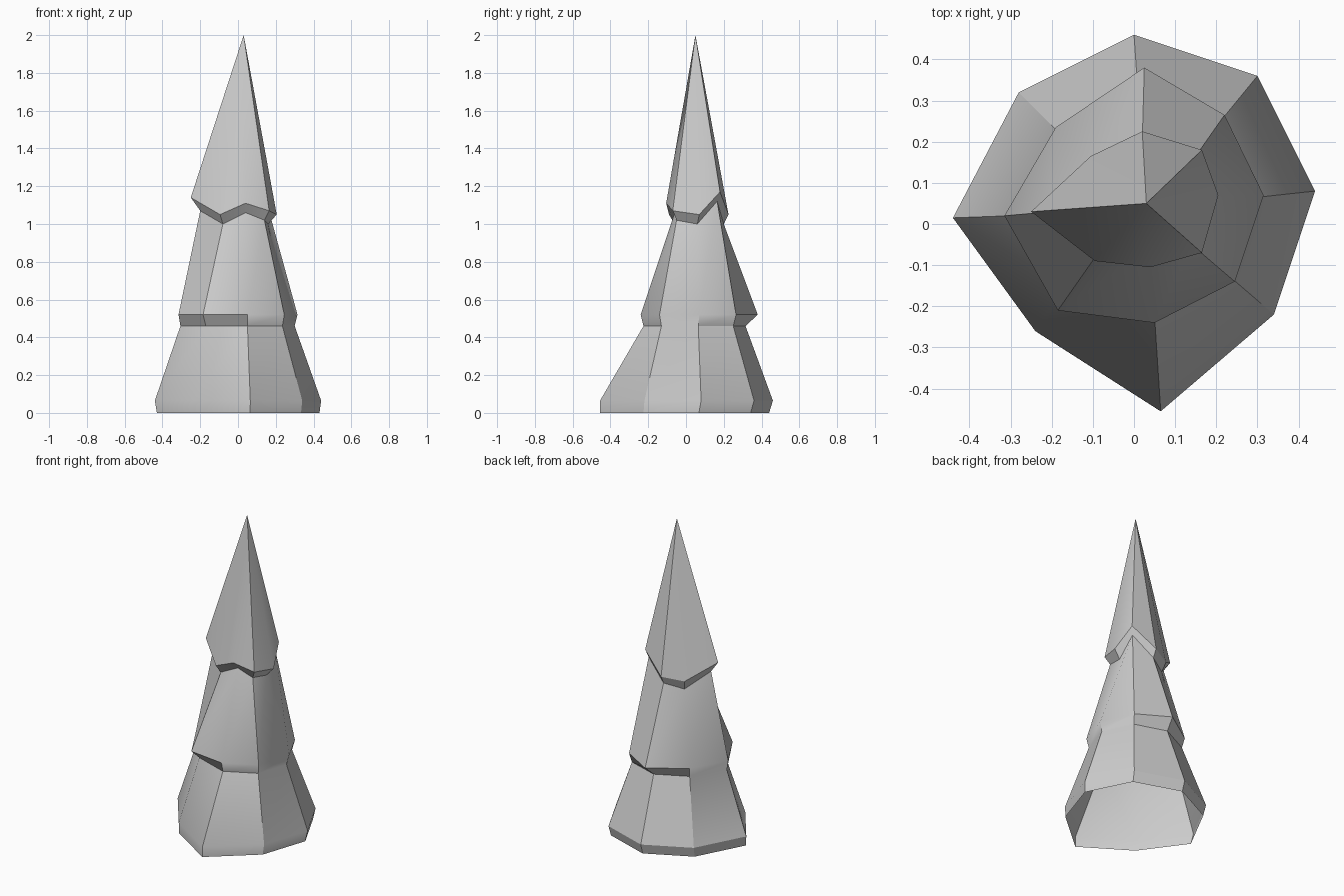
import bpy, bmesh, math

if "Cube" in bpy.data.objects:
    bpy.data.objects.remove(bpy.data.objects["Cube"])

# Ring outlines, clockwise from the back corner (seen from above)
skirt = [(0, .46), (.30, .36), (.44, .08), (.34, -.22),
         (.065, -.455), (-.24, -.26), (-.44, .015), (-.28, .32)]
waist = [(.01, .315), (.21, .25), (.30, .065), (.235, -.13),
         (.05, -.225), (-.17, -.15), (-.305, .02), (-.18, .22)]
middle = [(.025, .38), (.22, .265), (.315, .07), (.245, -.14),
          (.05, -.24), (-.185, -.21), (-.315, .02), (-.19, .235)]
neck = [(.02, .20), (.15, .165), (.16, .06), (.14, -.05),
        (.04, -.06), (-.08, -.06), (-.20, .03), (-.09, .145)]
crown = [(.02, .225), (.165, .18), (.205, .07), (.165, -.07),
         (.04, -.105), (-.095, -.09), (-.25, .03), (-.105, .165)]
# Jagged heights of the top tier
neck_z = [1.0, 1.12, 1.0, 1.02, 1.06, 1.0, 1.07, .97]
crown_z = [1.05, 1.17, 1.05, 1.07, 1.11, 1.05, 1.14, 1.03]
foot = [(.001 + x * .978, -.01 + y * .978) for x, y in skirt]

rings = [(foot, [0] * 8), (skirt, [.065] * 8), (waist, [.46] * 8),
         (middle, [.52] * 8), (neck, neck_z), (crown, crown_z)]

# Tiers joined ring by ring, open underneath
bm = bmesh.new()
loops = [[bm.verts.new((x, y, z)) for (x, y), z in zip(pts, zs)] for pts, zs in rings]
for a, b in zip(loops, loops[1:]):
    for i in range(8):
        j = (i + 1) % 8
        bm.faces.new((a[j], a[i], b[i], b[j]))

# Pointed top
tip = bm.verts.new((.03, .05, 2.0))
for i in range(8):
    bm.faces.new((loops[-1][(i + 1) % 8], loops[-1][i], tip))

mesh = bpy.data.meshes.new("tree_foliage")
bm.to_mesh(mesh)
bm.free()
tree = bpy.data.objects.new("tree_foliage", mesh)
bpy.context.collection.objects.link(tree)
bpy.context.view_layer.objects.active = tree
tree.select_set(True)
bpy.ops.object.shade_smooth_by_angle(angle=math.radians(30))
